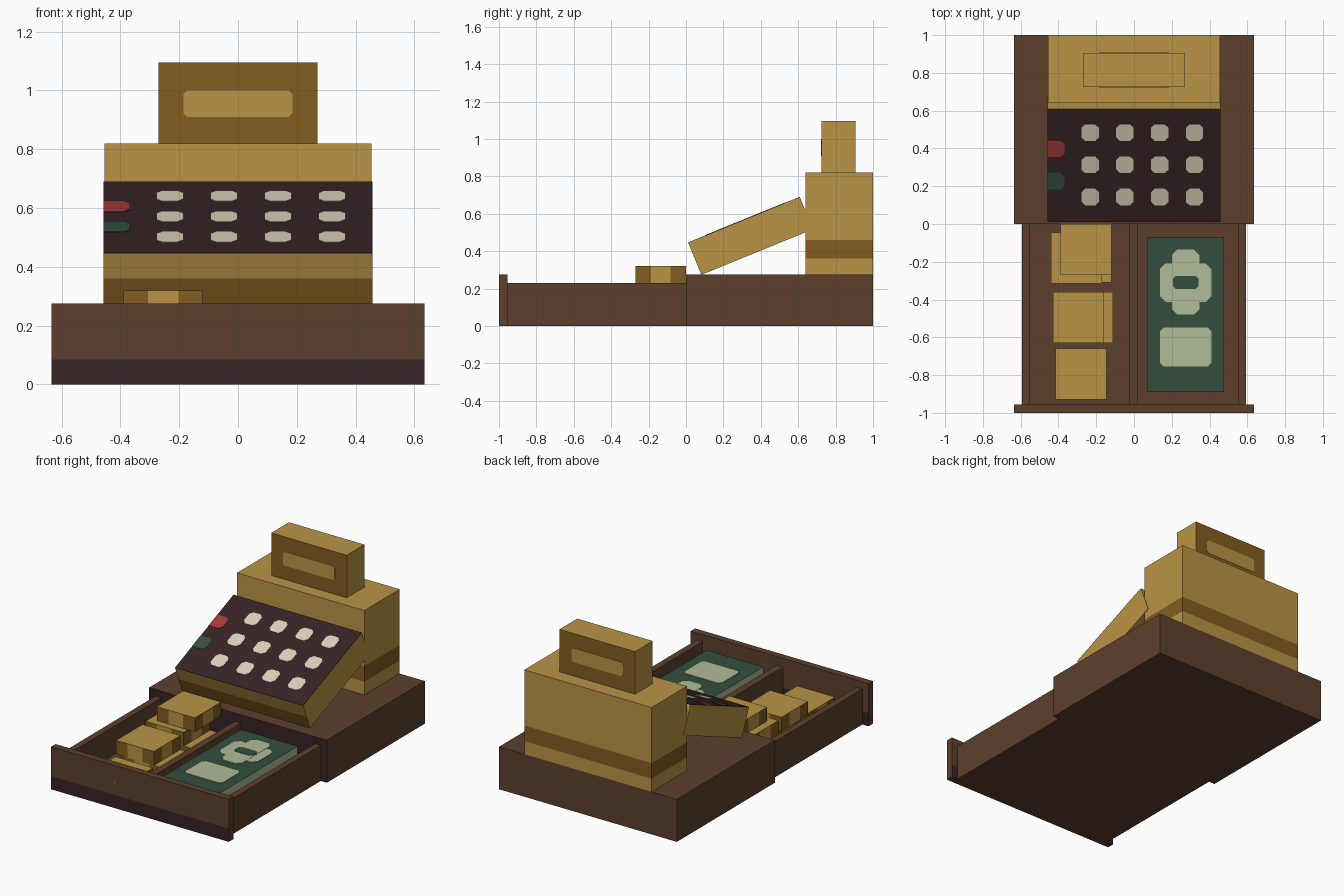
import bpy, bmesh
from math import radians
from mathutils import Matrix, Vector

cube = bpy.data.objects.get("Cube")
if cube:
    bpy.data.objects.remove(cube, do_unlink=True)


def material(name, rgb):
    def linear(c):
        c /= 255
        return c / 12.92 if c <= 0.04045 else ((c + 0.055) / 1.055) ** 2.4
    colour = [linear(c) for c in rgb] + [1]
    m = bpy.data.materials.new(name)
    m.use_nodes = True
    m.diffuse_color = colour
    m.node_tree.nodes["Principled BSDF"].inputs["Base Color"].default_value = colour
    return m


GOLD = material("gold", (186, 148, 70))
DARK_GOLD = material("dark gold", (130, 92, 32))
BROWN = material("brown wood", (93, 64, 45))
DARK = material("dark plum", (54, 35, 37))
CREAM = material("cream", (218, 209, 186))
RED = material("red", (165, 57, 54))
GREEN = material("green", (50, 79, 61))
PALE = material("pale green", (176, 188, 152))


def finish(name, bm, mats, matrix=None):
    bmesh.ops.recalc_face_normals(bm, faces=bm.faces)
    mesh = bpy.data.meshes.new(name)
    bm.to_mesh(mesh)
    bm.free()
    for m in mats:
        mesh.materials.append(m)
    ob = bpy.data.objects.new(name, mesh)
    ob.matrix_world = matrix or Matrix()
    bpy.context.collection.objects.link(ob)
    return ob


def box(name, lo, hi, mats, cuts=(), second=None, matrix=None):
    """Box from corner to corner; faces passing the rule get the second material."""
    lo, hi = Vector(lo), Vector(hi)
    bm = bmesh.new()
    bmesh.ops.create_cube(bm, size=1)
    for v in bm.verts:
        v.co = (lo + hi) / 2 + v.co * (hi - lo)
    for axis, value in cuts:
        n = Vector((0, 0, 0))
        n[axis] = 1
        bmesh.ops.bisect_plane(bm, geom=bm.verts[:] + bm.edges[:] + bm.faces[:],
                               plane_co=n * value, plane_no=n)
    bm.normal_update()
    if second:
        for f in bm.faces:
            f.material_index = int(second(f.calc_center_median(), f.normal))
    return finish(name, bm, mats, matrix)


def plate(name, x, y, mat, matrix, left=0.02, right=0.02, thick=0.004):
    """Thin plate with clipped corners lying on the local xy plane."""
    (x0, x1), (y0, y1), a, b = x, y, left, right
    outline = [(x0 + a, y0), (x1 - b, y0), (x1, y0 + b), (x1, y1 - b),
               (x1 - b, y1), (x0 + a, y1), (x0, y1 - a), (x0, y0 + a)]
    bm = bmesh.new()
    face = bm.faces.new([bm.verts.new((*p, 0)) for p in outline])
    bmesh.ops.remove_doubles(bm, verts=bm.verts, dist=1e-5)
    face = bm.faces[:][0]
    top = bmesh.ops.extrude_face_region(bm, geom=[face])["geom"]
    for v in top:
        if isinstance(v, bmesh.types.BMVert):
            v.co.z += thick
    return finish(name, bm, [mat], matrix)


def facing(y, back=False):
    """Stand a plate upright, facing the front or the back."""
    turn = Matrix.Rotation(radians(180), 4, "Z") if back else Matrix()
    return Matrix.Translation((0, y, 0)) @ turn @ Matrix.Rotation(radians(90), 4, "X")


# Wooden base with a dark front
box("base", (-0.635, 0, 0), (0.635, 1, 0.275), [BROWN, DARK],
    second=lambda c, n: n.y < -0.5)

# Open drawer
box("drawer_floor", (-0.55, -0.955, 0), (0.55, 0, 0.05), [BROWN])
for side, x in (("left", 0.55), ("right", -0.592)):
    box(f"drawer_{side}_wall", (x, -0.955, 0), (x + 0.042, 0, 0.23), [BROWN])
box("drawer_divider", (-0.025, -0.955, 0.05), (0.02, 0, 0.22), [BROWN])
box("drawer_front", (-0.635, -1, 0), (0.635, -0.955, 0.275), [BROWN, DARK],
    [(2, 0.085)], lambda c, n: abs(n.y) > 0.5 and c.z < 0.085)
for label, y, back in (("outer", -0.996, False), ("inner", -0.959, True)):
    plate(f"drawer_{label}_handle", (-0.185, 0.185), (0.09, 0.185), GOLD,
          facing(y, back), 0.012, 0.012)

# Register body with a band, and the sign on top
box("register_body", (-0.455, 0.64, 0.275), (0.455, 1, 0.82), [GOLD, DARK_GOLD],
    [(2, 0.36), (2, 0.46)], lambda c, n: abs(n.z) < 0.5 and 0.36 < c.z < 0.46)
box("sign", (-0.27, 0.725, 0.82), (0.27, 0.905, 1.095), [GOLD, DARK_GOLD],
    second=lambda c, n: abs(n.y) > 0.5)
for label, y, back in (("front", 0.727, False), ("back", 0.903, True)):
    plate(f"sign_{label}_panel", (-0.185, 0.185), (0.91, 1.0), GOLD,
          facing(y, back), 0.012, 0.012)

# Sloped keypad: gold block with a dark top and a two-tone front edge
slope = Matrix.Translation((0, 0.012, 0.445)) @ Matrix.Rotation(radians(22.2), 4, "X")
box("keypad", (-0.458, 0, -0.185), (0.458, 0.645, 0), [GOLD, DARK_GOLD],
    [(2, -0.0925)], lambda c, n: n.y < -0.5 and c.z < -0.0925, slope)
plate("keypad_top", (-0.458, 0.458), (0, 0.645), DARK, slope, 0, 0, 0.002)
for row in range(3):
    for col in range(4):
        x, y = -0.232 + col * 0.184, 0.143 + row * 0.184
        plate(f"key_{row}_{col}", (x - 0.046, x + 0.046), (y - 0.048, y + 0.048),
              CREAM, slope)
for name, y, mat in (("red_key", 0.419, RED), ("green_key", 0.235, GREEN)):
    plate(name, (-0.458, -0.368), (y - 0.048, y + 0.048), mat, slope, 0, 0.02)

# Gold bars: right edge, back edge, layer
bars = [(-0.12, -0.04, 0), (-0.17, -0.045, 1), (-0.12, 0, 2),
        (-0.11, -0.36, 0), (-0.16, -0.36, 1), (-0.145, -0.66, 0)]
for i, (x, y, layer) in enumerate(bars):
    place = Matrix.Translation((x - 0.135, y - 0.135, 0.05 + 0.09 * layer))
    box(f"gold_bar_{i + 1}", (-0.135, -0.135, 0), (0.135, 0.135, 0.09),
        [GOLD, DARK_GOLD], [(a, s * 0.052) for a in (0, 1) for s in (-1, 1)],
        lambda c, n: abs(n.z) < 0.5 and min(abs(c.x), abs(c.y)) > 0.052, place)

# Stack of banknotes with printed marks
box("banknote_stack", (0.07, -0.89, 0.05), (0.475, -0.07, 0.22), [PALE, GREEN],
    second=lambda c, n: n.z > 0.5)
note = Matrix.Translation((0, 0, 0.22))
plate("note_lower_mark", (0.137, 0.41), (-0.755, -0.548), PALE, note)
plate("note_round_mark", (0.137, 0.41), (-0.412, -0.208), PALE, note, 0.03, 0.03, 0.003)
plate("note_tall_mark", (0.2, 0.347), (-0.48, -0.135), PALE, note, 0.03, 0.03, 0.004)
plate("note_mark_centre", (0.206, 0.341), (-0.345, -0.275), GREEN, note, 0.015, 0.015, 0.006)
